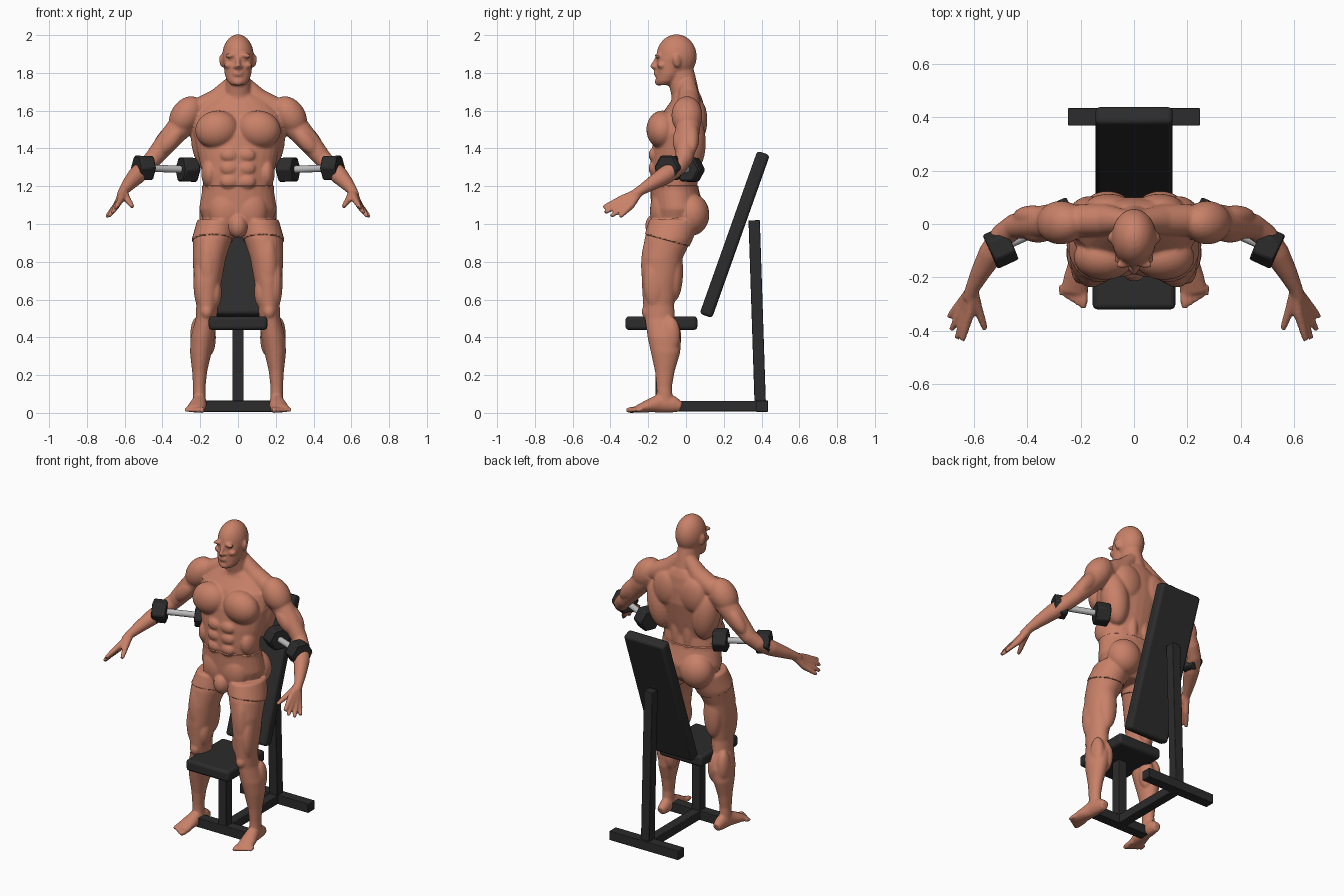
import bpy, bmesh, math
from mathutils import Vector, Matrix, Euler

cube = bpy.data.objects.get("Cube")
if cube:
    bpy.data.objects.remove(cube)


def material(name, rgb, rough):
    mat = bpy.data.materials.new(name)
    mat.use_nodes = True
    mat.diffuse_color = (*rgb, 1)
    shader = mat.node_tree.nodes["Principled BSDF"]
    shader.inputs["Base Color"].default_value = (*rgb, 1)
    shader.inputs["Roughness"].default_value = rough
    return mat


skin = material("warm skin", (0.58, 0.22, 0.14), 0.6)
black = material("black vinyl and iron", (0.025, 0.025, 0.025), 0.6)
steel = material("grey steel", (0.5, 0.5, 0.5), 0.4)


def make_object(name, bm, mat):
    mesh = bpy.data.meshes.new(name)
    bm.to_mesh(mesh)
    bm.free()
    mesh.materials.append(mat)
    obj = bpy.data.objects.new(name, mesh)
    bpy.context.collection.objects.link(obj)
    return obj


def shade(obj, degrees):
    bpy.ops.object.select_all(action="DESELECT")
    obj.select_set(True)
    bpy.context.view_layer.objects.active = obj
    bpy.ops.object.shade_smooth_by_angle(angle=math.radians(degrees))


def loft(bm, stations, flat=False, sides=28):
    """Skin elliptical rings (x, y, z, rx, ry), level or square to the path."""
    centres = [Vector(s[:3]) for s in stations]
    rings = []
    for i, s in enumerate(stations):
        t = centres[min(i + 1, len(centres) - 1)] - centres[max(i - 1, 0)]
        t = Vector((0, 0, 1)) if flat else t.normalized()
        u = Vector((1, 0, 0))
        u = (u - t * u.dot(t)).normalized()
        v = t.cross(u)
        ring = []
        for k in range(sides):
            a = math.tau * k / sides
            ring.append(bm.verts.new(centres[i] + u * s[3] * math.cos(a) + v * s[-1] * math.sin(a)))
        rings.append(ring)
    for low, high in zip(rings, rings[1:]):
        for k in range(sides):
            n = (k + 1) % sides
            bm.faces.new((low[k], low[n], high[n], high[k]))
    bm.faces.new(rings[0][::-1])
    bm.faces.new(rings[-1])


def blob(bm, centre, radii, turn=(0, 0, 0)):
    """Ellipsoid muscle or feature."""
    m = Matrix.LocRotScale(Vector(centre), Euler(turn), Vector(radii))
    bmesh.ops.create_uvsphere(bm, u_segments=24, v_segments=16, radius=1, matrix=m)


body = bmesh.new()

# Torso and neck
loft(body, [(0, -.07, .95, .1, .09), (0, -.05, 1, .17, .125), (0, -.045, 1.08, .2, .135),
            (0, -.06, 1.18, .184, .122), (0, -.068, 1.26, .188, .12), (0, -.055, 1.36, .21, .13),
            (0, -.035, 1.48, .235, .135), (0, -.015, 1.58, .225, .115),
            (0, .005, 1.65, .17, .085), (0, .005, 1.69, .09, .07)], flat=True)
loft(body, [(0, .005, 1.6, .1, .08), (0, -.002, 1.68, .075, .075),
            (0, -.02, 1.76, .064, .076), (0, -.035, 1.84, .06, .07)], flat=True)
loft(body, [(.025, .01, 1.75, .04), (.1, .015, 1.665, .058), (.18, .015, 1.62, .06), (.25, .01, 1.59, .06)])

# Torso muscles
blob(body, (.112, -.125, 1.5), (.115, .085, .1), (0, .2, 0))
for z in (1.225, 1.295, 1.365):
    blob(body, (.046, -.172, z), (.047, .026, .037))
blob(body, (.15, -.095, 1.27), (.045, .07, .08))
blob(body, (.165, .02, 1.43), (.082, .085, .17), (0, .15, 0))
blob(body, (.095, .065, 1.55), (.09, .048, .11))
blob(body, (.042, .03, 1.28), (.036, .035, .15))
blob(body, (.1, .03, 1.05), (.1, .088, .105))
blob(body, (.06, -.125, 1.07), (.09, .06, .11))
blob(body, (0, -.16, .99), (.045, .05, .06))

# Head
blob(body, (0, -.05, 1.887), (.084, .107, .117))
loft(body, [(0, -.118, 1.735, .036, .038), (0, -.105, 1.755, .057, .056), (0, -.09, 1.79, .07, .068),
            (0, -.083, 1.83, .075, .075), (0, -.075, 1.88, .08, .08)], flat=True)
blob(body, (.032, -.145, 1.893), (.04, .019, .012), (0, .12, -.3))
blob(body, (.048, -.128, 1.84), (.026, .025, .018))
blob(body, (.032, -.14, 1.872), (.014, .014, .009))
loft(body, [(0, -.15, 1.888, .01), (0, -.166, 1.855, .011), (0, -.178, 1.835, .014), (0, -.165, 1.825, .012)])
blob(body, (.013, -.161, 1.831), (.011, .013, .009))
for z in (1.79, 1.803):
    blob(body, (0, -.157, z), (.026, .014, .007))
blob(body, (0, -.146, 1.752), (.028, .02, .02))
blob(body, (.086, -.048, 1.862), (.012, .021, .035), (.2, .1, .3))

# Arm and its muscles
loft(body, [(.24, .01, 1.59, .07), (.31, .01, 1.51, .066), (.38, .003, 1.43, .058),
            (.45, -.01, 1.345, .047), (.49, -.04, 1.305, .046), (.535, -.11, 1.258, .048),
            (.575, -.18, 1.215, .037), (.605, -.24, 1.178, .027), (.618, -.28, 1.15, .026)])
blob(body, (.275, .005, 1.575), (.08, .082, .11), (0, -.6, 0))
blob(body, (.36, -.03, 1.44), (.045, .04, .09), (0, -.7, 0))
blob(body, (.38, .03, 1.455), (.045, .04, .1), (0, -.7, 0))

# Fingers fan out of the wrist, thumb last
wrist = (.606, -.245, 1.172)
knuckles = [(.617, -.337, 1.135), (.628, -.327, 1.121), (.638, -.311, 1.108), (.645, -.292, 1.096), (.588, -.31, 1.135)]
tips = [(.645, -.438, 1.088), (.664, -.43, 1.06), (.685, -.397, 1.04), (.695, -.35, 1.038), (.558, -.395, 1.09)]
for knuckle, tip in zip(knuckles, tips):
    loft(body, [(*wrist, .022), (*knuckle, .019), (*Vector(knuckle).lerp(Vector(tip), .6), .015), (*tip, .011)], sides=12)

# Leg and its muscles
loft(body, [(.205, -.112, .05, .034, .042), (.205, -.115, .14, .033, .041), (.203, -.112, .22, .04, .052),
            (.197, -.108, .32, .057, .078), (.187, -.115, .4, .064, .088), (.168, -.138, .5, .056, .08),
            (.163, -.145, .57, .058, .082), (.16, -.138, .7, .074, .097), (.152, -.125, .82, .088, .108),
            (.135, -.095, .92, .104, .125), (.11, -.06, 1.02, .1, .13)], flat=True)
blob(body, (.155, -.075, .4), (.038, .05, .1))
blob(body, (.215, -.08, .41), (.038, .05, .1))
blob(body, (.165, -.21, .535), (.03, .024, .035))
blob(body, (.12, -.165, .64), (.034, .05, .085))
blob(body, (.2, -.165, .69), (.036, .06, .14))
blob(body, (.16, -.19, .78), (.05, .048, .16))
blob(body, (.15, -.065, .75), (.06, .05, .16))

# Foot and toes
loft(body, [(.2, -.025, .032, .024, .026), (.2, -.065, .045, .034, .044), (.205, -.14, .052, .039, .05),
            (.215, -.2, .036, .048, .034), (.226, -.26, .02, .05, .019)])
for i in range(5):
    x = .188 + .0205 * i
    thick = .017 - .0015 * i
    loft(body, [(x, -.23, .02, thick), (x + .002, -.29 + .011 * i, .016, thick), (x + .003, -.316 + .012 * i, .013, thick * .7)], sides=12)

# Fuse both halves into one smooth skin
figure = make_object("muscular_figure", body, skin)
mirror = figure.modifiers.new("Mirror", "MIRROR")
mirror.use_mirror_merge = False
remesh = figure.modifiers.new("Remesh", "REMESH")
remesh.mode = "VOXEL"
remesh.voxel_size = .007
smooth = figure.modifiers.new("Smooth", "SMOOTH")
smooth.factor = .5
smooth.iterations = 5
depsgraph = bpy.context.evaluated_depsgraph_get()
fused = bpy.data.meshes.new_from_object(figure.evaluated_get(depsgraph))
figure.modifiers.clear()

# Raise tight shorts between waistband and sloping hems
bm = bmesh.new()
bm.from_mesh(fused)
waist = (Vector((0, 0, 1.205)), Vector((0, 0, 1)))
hem = (Vector((0, -.22, .945)), Vector((0, .27, 1)).normalized())
for point, normal in (waist, hem):
    bmesh.ops.bisect_plane(bm, geom=bm.verts[:] + bm.edges[:] + bm.faces[:], dist=.001, plane_co=point, plane_no=normal)
bm.normal_update()
shorts = [v for v in bm.verts if abs(v.co.x) < .3
          and (v.co - waist[0]).dot(waist[1]) < -.001 and (v.co - hem[0]).dot(hem[1]) > .001]
for v, offset in [(v, v.normal * .006) for v in shorts]:
    v.co += offset
for v in bm.verts:
    v.co.z = max(v.co.z, 0)
bm.to_mesh(fused)
bm.free()
figure.data = fused
if not fused.materials:
    fused.materials.append(skin)
shade(figure, 45)


def bench_part(name, centre, size, tilt=0, round_edge=.004):
    bm = bmesh.new()
    bmesh.ops.create_cube(bm, size=1, matrix=Matrix.Diagonal((*size, 1)))
    obj = make_object(name, bm, black)
    obj.location = centre
    obj.rotation_euler.x = tilt
    bevel = obj.modifiers.new("Bevel", "BEVEL")
    bevel.width = round_edge
    bevel.segments = 3
    shade(obj, 35)


# Bench
lean = -math.atan2(.305, .86)
bench_part("seat_pad", (0, -.13, .475), (.31, .38, .072), 0, .018)
bench_part("backrest_pad", (0, .258, .945), (.29, .07, .915), lean, .018)
bench_part("seat_post", (0, -.132, .25), (.06, .06, .4))
bench_part("back_post", (0, .377, .53), (.06, .06, .98), .033)
bench_part("floor_beam", (0, .13, .036), (.06, .56, .056))
bench_part("rear_foot_bar", (0, .402, .036), (.495, .065, .06))
bench_part("front_foot_bar", (0, -.132, .036), (.4, .065, .06))


def rod(name, start, end, radius, sides, mat):
    """Prism between two points with a side flat on top."""
    start, end = Vector(start), Vector(end)
    axis = end - start
    m = Matrix.Translation((start + end) / 2) @ axis.to_track_quat("Z", "Y").to_matrix().to_4x4()
    bm = bmesh.new()
    bmesh.ops.create_cone(bm, cap_ends=True, segments=sides, radius1=radius, radius2=radius, depth=axis.length,
                          matrix=m @ Matrix.Rotation(math.pi / 2, 4, "Z"))
    obj = make_object(name, bm, mat)
    shade(obj, 35)
    return obj


# Hexagonal dumbbells
for side, sign in (("left", 1), ("right", -1)):
    outer = Vector((sign * .5, -.087, 1.297))
    inner = Vector((sign * .265, .02, 1.288))
    step = (outer - inner).normalized() * .043
    rod(side + "_dumbbell_handle", inner, outer, .019, 20, steel)
    for end, centre in (("outer", outer), ("inner", inner)):
        head = rod(f"{side}_dumbbell_{end}_head", centre - step, centre + step, .073, 6, black)
        bevel = head.modifiers.new("Bevel", "BEVEL")
        bevel.width = .007
        bevel.segments = 1
